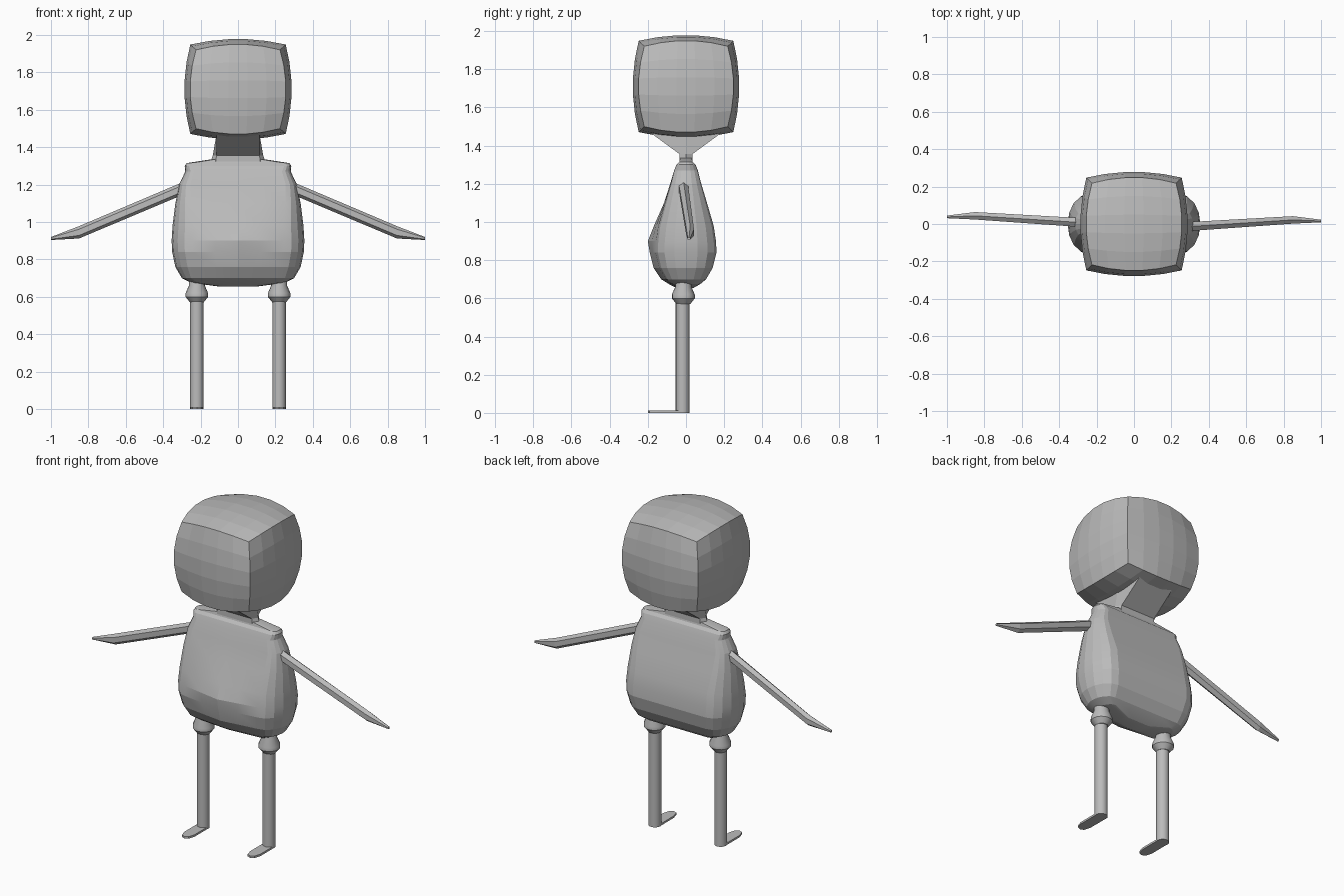
import bpy, bmesh, math
from mathutils import Vector

cube = bpy.data.objects.get("Cube")
if cube:
    bpy.data.objects.remove(cube, do_unlink=True)

grey = bpy.data.materials.new("plain grey")
grey.use_nodes = True
grey.diffuse_color = (0.5, 0.5, 0.5, 1)
grey.node_tree.nodes["Principled BSDF"].inputs["Base Color"].default_value = (0.5, 0.5, 0.5, 1)


def finish(name, bm, smooth=None):
    bmesh.ops.recalc_face_normals(bm, faces=bm.faces)
    mesh = bpy.data.meshes.new(name)
    bm.to_mesh(mesh)
    bm.free()
    mesh.materials.append(grey)
    obj = bpy.data.objects.new(name, mesh)
    bpy.context.scene.collection.objects.link(obj)
    if smooth:
        bpy.ops.object.select_all(action='DESELECT')
        obj.select_set(True)
        bpy.context.view_layer.objects.active = obj
        bpy.ops.object.shade_smooth_by_angle(angle=math.radians(smooth))
    return obj


def loft(name, rings, smooth=None):
    """Skin a closed surface over rings of equal point count."""
    bm = bmesh.new()
    loops = [[bm.verts.new(p) for p in ring] for ring in rings]
    n = len(loops[0])
    for a, b in zip(loops, loops[1:]):
        for i in range(n):
            j = (i + 1) % n
            bm.faces.new((a[i], a[j], b[j], b[i]))
    bm.faces.new(loops[0])
    bm.faces.new(loops[-1])
    return finish(name, bm, smooth)


def circle(cx, cy, z, r, n=16):
    return [(cx + r * math.cos(2 * math.pi * i / n),
             cy + r * math.sin(2 * math.pi * i / n), z) for i in range(n)]


# Head: a cube bulged on every face, keeping its edges
bm = bmesh.new()
bmesh.ops.create_cube(bm, size=2)
bmesh.ops.subdivide_edges(bm, edges=bm.edges, cuts=4, use_grid_fill=True)
half = Vector((0.288, 0.28, 0.27))
for v in bm.verts:
    u = v.co.copy()
    for k in range(3):
        others = u.length_squared - u[k] ** 2
        v.co[k] = half[k] * u[k] * (1 - 0.11 * others)
    v.co.z += 1.71
finish("head", bm)


# Neck: a wedge, deep under the head and thin at the shoulders
def neck_ring(z, x, x_mid, y):
    return [(-x, -y, z), (x, -y, z), (x_mid, 0, z), (x, y, z), (-x, y, z), (-x_mid, 0, z)]


loft("neck", [neck_ring(1.47, 0.115, 0.115, 0.19), neck_ring(1.355, 0.115, 0.135, 0.033),
              neck_ring(1.315, 0.12, 0.148, 0.033)])


# Torso: broad panels front and back, rounded flanks, belly forward
def torso_ring(z, x_half, depth, belly):
    panel = x_half - min(0.11, depth * 0.75)
    pts = []
    for side in (1, -1):
        for i in range(9):
            a = side * (-math.pi / 2) + i * math.pi / 8
            if side < 0:
                a = math.pi / 2 + i * math.pi / 8
            pts.append((side * panel + (x_half - panel) * math.cos(a), depth * math.sin(a), z))
        for t in (-0.5, 0, 0.5):
            y = depth if side > 0 else -belly + (belly - depth) * abs(t)
            pts.append((-side * panel * -t * -1, y, z) if side > 0 else (panel * t, y, z))
    # run the back panel from the left flank to the right one
    pts[9], pts[11] = sorted((pts[9], pts[11]), reverse=True)
    return pts


torso = [(1.335, 0.145, 0.03, 0.03), (1.315, 0.275, 0.035, 0.035), (1.30, 0.285, 0.05, 0.05),
         (1.27, 0.282, 0.062, 0.062), (1.20, 0.315, 0.08, 0.083), (1.10, 0.335, 0.11, 0.115),
         (0.98, 0.35, 0.145, 0.168), (0.90, 0.355, 0.157, 0.2), (0.84, 0.352, 0.16, 0.19),
         (0.76, 0.335, 0.14, 0.17), (0.70, 0.30, 0.105, 0.13), (0.675, 0.25, 0.075, 0.09),
         (0.655, 0.1, 0.04, 0.05)]
loft("torso", [torso_ring(*row) for row in torso], smooth=12)


def arm_ring(side, x, y, z, ry, rz):
    return [(side * x, y + ry * math.cos(a), z + rz * math.sin(a))
            for a in (math.pi * i / 3 + math.pi / 6 for i in range(6))]


for side, label in ((1, "left"), (-1, "right")):
    # Arm: a thin tapered bar ending in a flat point
    shift = 0 if side > 0 else 0.022
    loft(label + "_arm", [arm_ring(side, 0.27, -0.015 + shift, 1.19, 0.028, 0.034),
                          arm_ring(side, 0.85, 0.022 + shift, 0.945, 0.023, 0.033),
                          arm_ring(side, 1.0, 0.016 + shift, 0.912, 0.008, 0.008)])
    # Leg and hip collar
    x = side * 0.22
    loft(label + "_leg", [circle(x, -0.018, z, 0.036) for z in (0, 0.6)], smooth=30)
    collar = [(0.57, 0.036), (0.6, 0.06), (0.62, 0.06), (0.66, 0.043), (0.72, 0.043)]
    loft(label + "_hip_collar", [circle(x, -0.014, z, r) for z, r in collar], smooth=30)
    # Foot: a thin sole pointing forward
    outline = [(-0.034, -0.01), (-0.034, -0.15), (-0.022, -0.19), (0, -0.2),
               (0.022, -0.19), (0.034, -0.15), (0.034, -0.01)]
    loft(label + "_foot", [[(x + px, py, z) for px, py in outline] for z in (0, 0.012)])
